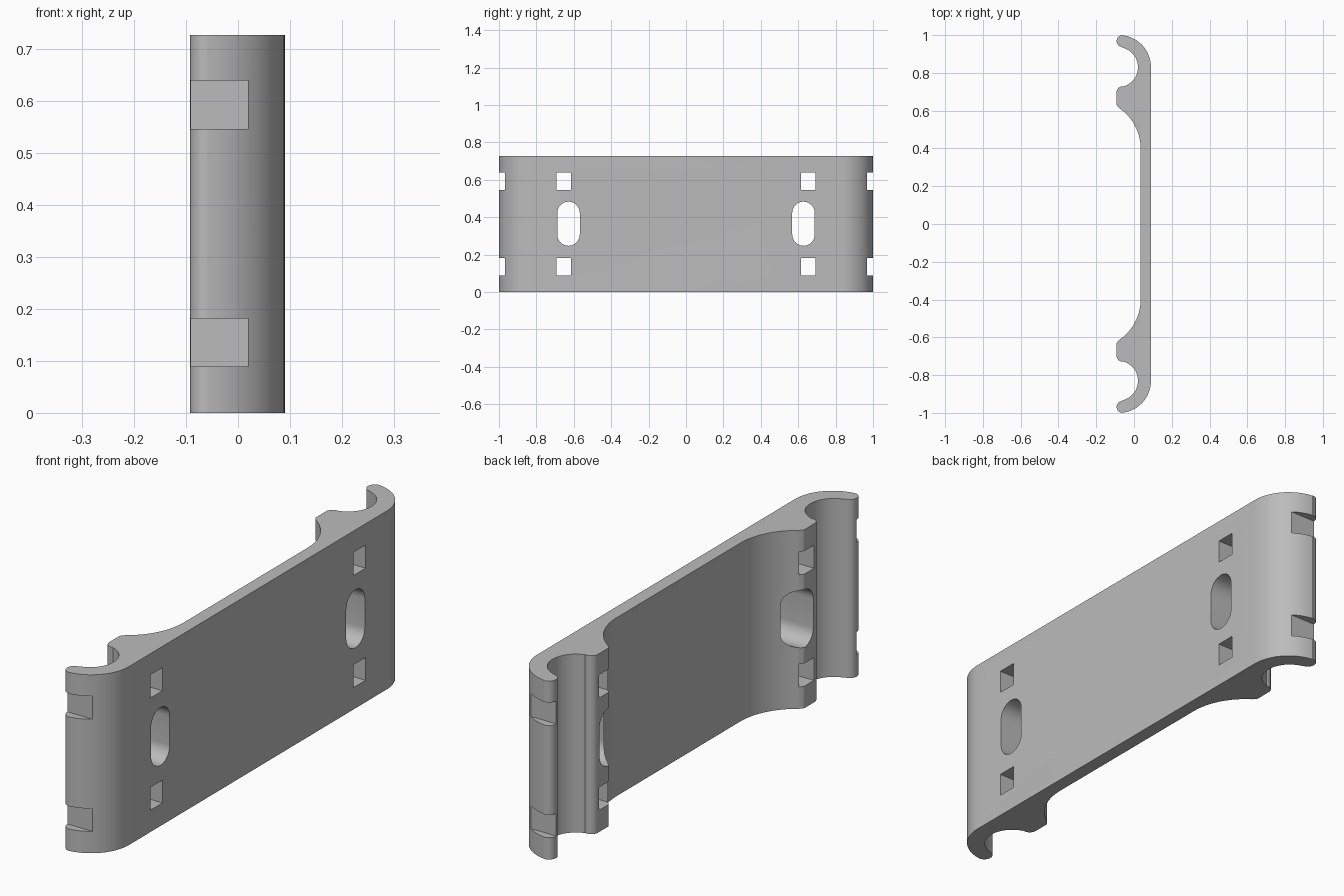
import bpy
import bmesh
from math import cos, sin, radians

cube = bpy.data.objects.get("Cube")
if cube:
    bpy.data.objects.remove(cube, do_unlink=True)

HEIGHT = 0.727

grey = bpy.data.materials.new("plain grey")
grey.use_nodes = True
colour = (0.5, 0.5, 0.5, 1)
grey.diffuse_color = colour
grey.node_tree.nodes["Principled BSDF"].inputs["Base Color"].default_value = colour


def arc(cx, cy, r, start, end, steps):
    """Points on a circular arc, angles in degrees."""
    angles = [radians(start + (end - start) * i / steps) for i in range(steps + 1)]
    return [(cx + r * cos(a), cy + r * sin(a)) for a in angles]


def prism(name, points, axis, start, depth):
    """Extrude a closed outline along z, or along x for (y, z) outlines."""
    bm = bmesh.new()
    place = (lambda p: (*p, start)) if axis == "z" else (lambda p: (start, *p))
    face = bm.faces.new([bm.verts.new(place(p)) for p in points])
    moved = bmesh.ops.extrude_face_region(bm, geom=[face])["geom"]
    shift = (0, 0, depth) if axis == "z" else (depth, 0, 0)
    bmesh.ops.translate(bm, vec=shift,
                        verts=[v for v in moved if isinstance(v, bmesh.types.BMVert)])
    bmesh.ops.recalc_face_normals(bm, faces=bm.faces)
    mesh = bpy.data.meshes.new(name)
    bm.to_mesh(mesh)
    bm.free()
    obj = bpy.data.objects.new(name, mesh)
    bpy.context.collection.objects.link(obj)
    mesh.materials.append(grey)
    return obj


def box_outline(a0, a1, b0, b1):
    return [(a0, b0), (a1, b0), (a1, b1), (a0, b1)]


# Half of the clip section: outer corner, rounded lip, round channel, rib, hollow
half = arc(-0.08, 0.83, 0.17, 0, 83, 20)
half += arc(-0.06, 0.968, 0.032, 90, 262, 14)
half += arc(-0.085, 0.83, 0.106, 72, -72, 24)
half += arc(-0.062, 0.698, 0.03, 75, 180, 8)
half += arc(-0.077, 0.635, 0.015, 180, 225, 4)
half += arc(-0.223, 0.4, 0.258, 56, 0, 16)
outline = half + [(x, -y) for x, y in reversed(half)]
bracket = prism("mounting_bracket", outline, "z", 0, HEIGHT)

cutters = []
for side in (-1, 1):
    # Long round-ended screw slot
    slot = arc(side * 0.628, 0.423, 0.06, 0, 180, 20)
    slot += arc(side * 0.628, 0.307, 0.06, 180, 360, 20)
    cutters.append(prism("screw_slot_cutter", slot, "x", -0.3, 0.6))
    for z0, z1 in ((0.089, 0.182), (0.546, 0.64)):
        # Strap window through the rib, and flat strap notch on the outer end
        for name, y0, y1 in (("strap_window_cutter", 0.615, 0.693),
                             ("strap_notch_cutter", 0.967, 1.1)):
            a, b = sorted((side * y0, side * y1))
            cutters.append(prism(name, box_outline(a, b, z0, z1), "x", -0.3, 0.6))

for cutter in cutters:
    cutter.hide_render = True
    cutter.hide_viewport = True
    cut = bracket.modifiers.new(cutter.name, "BOOLEAN")
    cut.operation = "DIFFERENCE"
    cut.solver = "EXACT"
    cut.object = cutter

# Bake the cuts and drop the helpers
graph = bpy.context.evaluated_depsgraph_get()
baked = bpy.data.meshes.new_from_object(bracket.evaluated_get(graph))
bracket.modifiers.clear()
bracket.data = baked
for cutter in cutters:
    bpy.data.objects.remove(cutter, do_unlink=True)

bpy.ops.object.select_all(action="DESELECT")
bracket.select_set(True)
bpy.context.view_layer.objects.active = bracket
bpy.ops.object.shade_smooth_by_angle(angle=radians(30))
